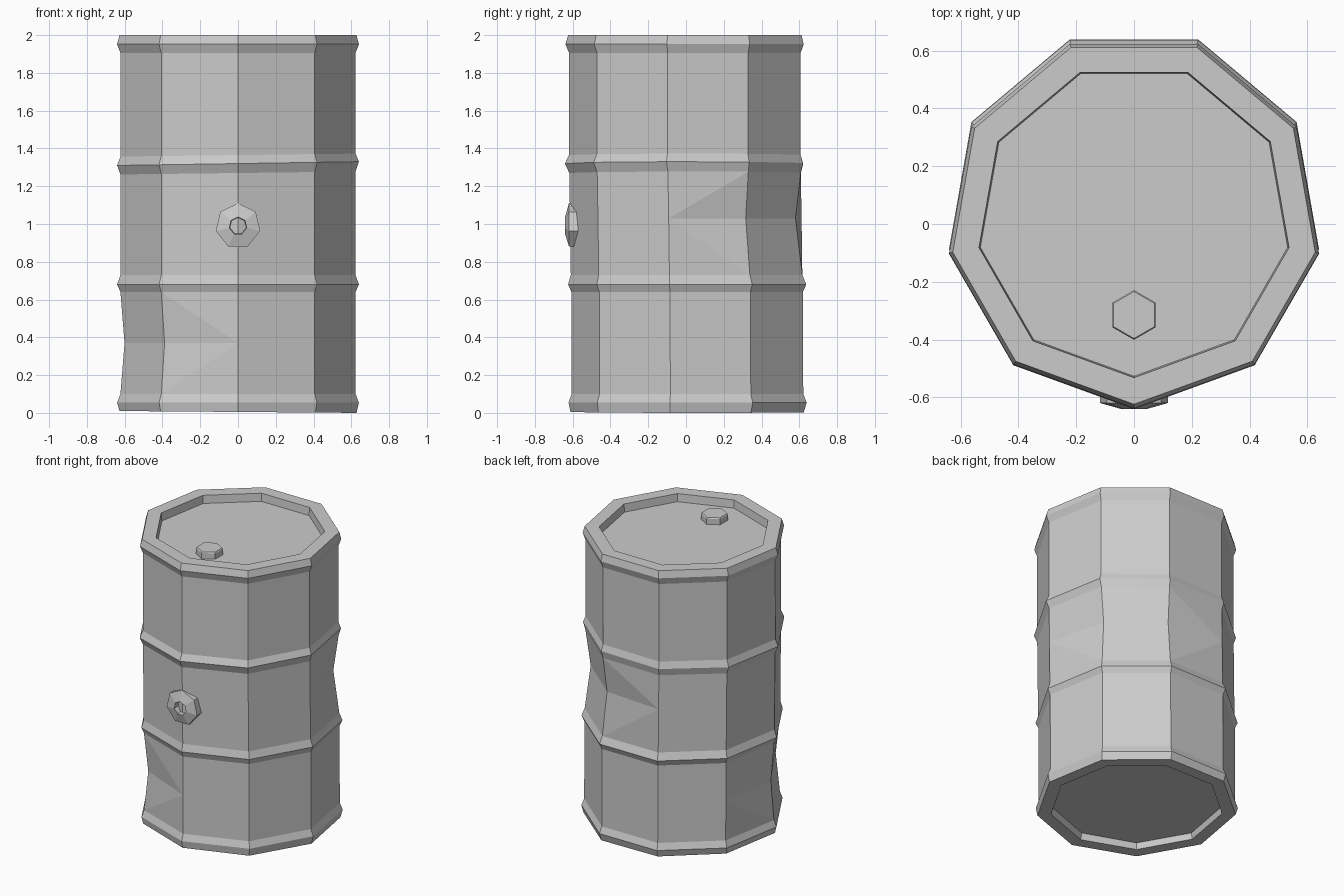
import bpy, bmesh
from math import radians, cos, sin

if "Cube" in bpy.data.objects:
    bpy.data.objects.remove(bpy.data.objects["Cube"])


def lathe(name, rings, sides, start, place, dents={}):
    """Closed stack of rings; dents = {ring index: {side index: inward depth}}."""
    bm = bmesh.new()
    rows = []
    for k, ring in enumerate(rings):
        row = []
        for i in range(sides):
            a = radians(start + 360 * i / sides)
            r = ring[1] - dents.get(k, {}).get(i, 0)
            row.append(bm.verts.new(place(r * cos(a), r * sin(a), ring)))
        rows.append(row)
    for k in range(len(rows) - 1):
        for i in range(sides):
            j = (i + 1) % sides
            lo, hi = rows[k], rows[k + 1]
            # fan creases run from the undented vertex to the dented column
            mid = k if k in dents else k + 1
            d = dents.get(mid, {})
            quad = [lo[i], lo[j], hi[j], hi[i]]
            if (i in d) != (j in d):
                from_lo_i = (mid == k) == (j in d)
                if from_lo_i:
                    bm.faces.new((lo[i], lo[j], hi[j]))
                    bm.faces.new((lo[i], hi[j], hi[i]))
                else:
                    bm.faces.new((lo[i], lo[j], hi[i]))
                    bm.faces.new((lo[j], hi[j], hi[i]))
            else:
                bm.faces.new(quad)
    bm.faces.new(rows[0][::-1])
    bm.faces.new(rows[-1])
    bmesh.ops.recalc_face_normals(bm, faces=bm.faces[:])
    mesh = bpy.data.meshes.new(name)
    bm.to_mesh(mesh)
    bm.free()
    obj = bpy.data.objects.new(name, mesh)
    bpy.context.collection.objects.link(obj)
    return obj


# Drum: (height, radius, centre y, sideways tilt)
profile = [
    (0.05, 0.54, 0.025, 0), (0.005, 0.55, 0.025, -0.005),
    (0.005, 0.637, 0.025, -0.005), (0.055, 0.65, 0.028, 0), (0.10, 0.632, 0.027, 0),
    (0.37, 0.632, 0.026, 0),
    (0.64, 0.632, 0.025, 0), (0.68, 0.65, 0.026, 0), (0.73, 0.632, 0.022, 0),
    (1.03, 0.632, 0.018, 0),
    (1.27, 0.632, 0.014, 0.008), (1.32, 0.65, 0.009, 0.01), (1.365, 0.632, 0.012, 0.008),
    (1.905, 0.632, 0.013, 0), (1.952, 0.65, 0.012, 0), (2.0, 0.637, 0.013, 0),
    (2.0, 0.545, 0.013, 0), (1.945, 0.54, 0.013, 0),
]
lathe("drum", profile, 9, -90,
      lambda x, y, g: (x, y + g[2], g[0] + g[3] * x / 0.64),
      {5: {7: 0.022, 8: 0.028}, 9: {3: 0.036, 4: 0.034}})

# Hexagonal cap on the lid
lathe("lid_cap", [(1.93, 0.086), (1.985, 0.086), (1.992, 0.081)], 6, 90,
      lambda x, y, g: (x, y - 0.315, g[0]))

# Seven-sided spout on the front corner, with a small hole
lathe("front_spout", [(-0.56, 0.12), (-0.62, 0.12), (-0.64, 0.047), (-0.60, 0.044)], 7, 90,
      lambda x, y, g: (x, g[0], y + 0.99))
